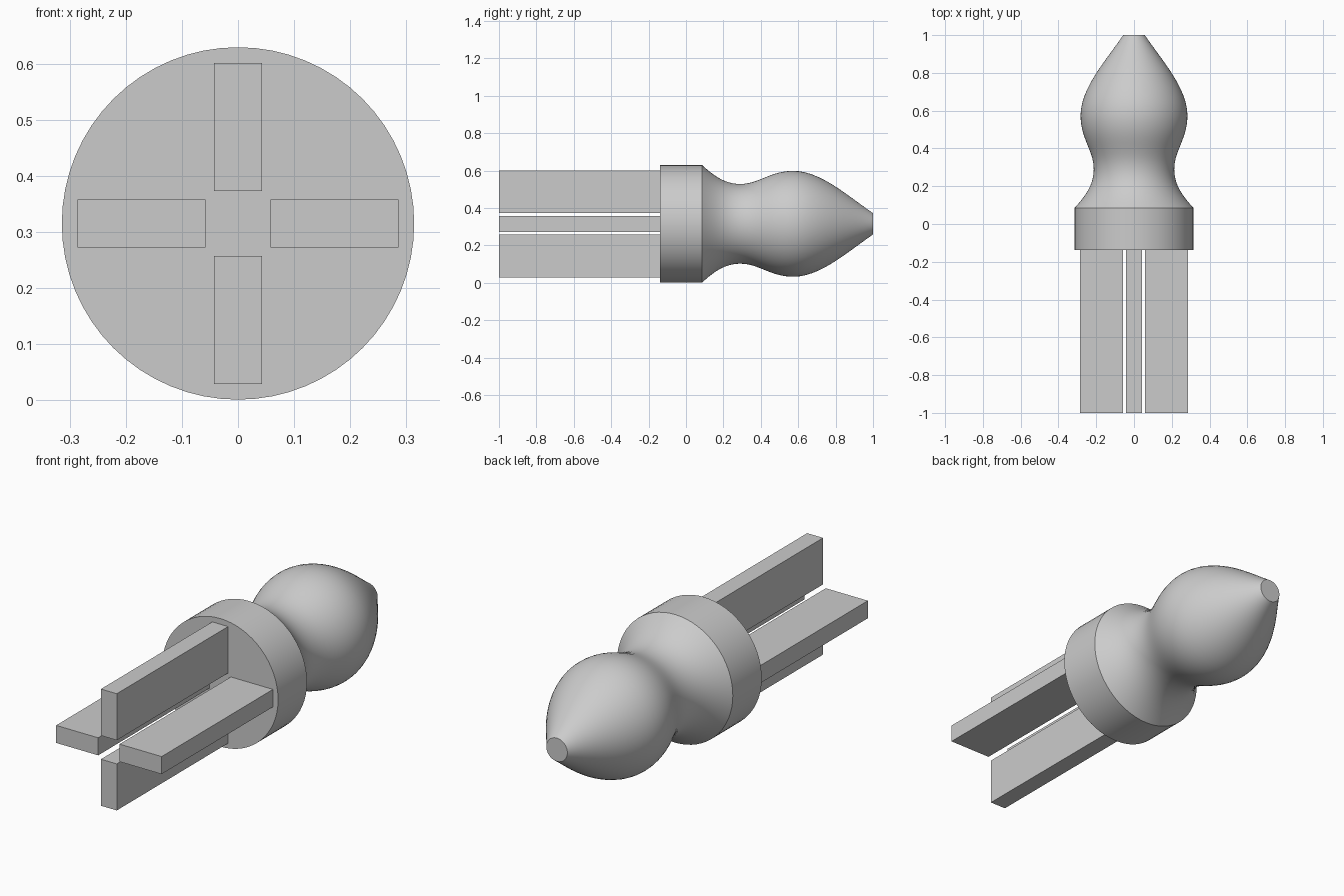
import bpy, bmesh, math
from mathutils import Vector, Matrix
from mathutils.geometry import interpolate_bezier

if "Cube" in bpy.data.objects:
    bpy.data.objects.remove(bpy.data.objects["Cube"], do_unlink=True)

CENTRE_Z = 0.315
COLLAR_R = 0.314
COLLAR_FRONT, COLLAR_BACK = -0.138, 0.086
SEGMENTS = 64

# Plain grey material
grey = bpy.data.materials.new("plain_grey")
grey.use_nodes = True
colour = (0.6, 0.6, 0.6, 1)
grey.diffuse_color = colour
grey.node_tree.nodes["Principled BSDF"].inputs["Base Color"].default_value = colour


def add_object(name, bm):
    bmesh.ops.recalc_face_normals(bm, faces=bm.faces)
    mesh = bpy.data.meshes.new(name)
    bm.to_mesh(mesh)
    bm.free()
    mesh.materials.append(grey)
    obj = bpy.data.objects.new(name, mesh)
    bpy.context.collection.objects.link(obj)
    return obj


def lathe(name, profile, cap_start=False, cap_end=False):
    """Turn (y, radius) points around the long axis."""
    bm = bmesh.new()
    rings = []
    for y, r in profile:
        angles = [math.tau * i / SEGMENTS for i in range(SEGMENTS)]
        rings.append([bm.verts.new((r * math.cos(a), y, CENTRE_Z + r * math.sin(a)))
                      for a in angles])
    for a, b in zip(rings, rings[1:]):
        for i in range(SEGMENTS):
            j = (i + 1) % SEGMENTS
            bm.faces.new((a[i], a[j], b[j], b[i]))
    if cap_start:
        bm.faces.new(rings[0])
    if cap_end:
        bm.faces.new(rings[-1])
    obj = add_object(name, bm)
    bpy.ops.object.select_all(action="DESELECT")
    obj.select_set(True)
    bpy.context.view_layer.objects.active = obj
    bpy.ops.object.shade_smooth_by_angle(angle=math.radians(30))


# Collar: a short drum, closed at the front and met by the bulb at the back
lathe("collar", [(COLLAR_FRONT, COLLAR_R), (COLLAR_BACK, COLLAR_R)], cap_start=True)

# Bulb: a narrow neck swelling out, then tapering to a small flat tip
curves = [
    ((COLLAR_BACK, COLLAR_R), (0.15, 0.255), (0.21, 0.213), (0.29, 0.213)),
    ((0.29, 0.213), (0.39, 0.213), (0.45, 0.283), (0.575, 0.283)),
    ((0.575, 0.283), (0.72, 0.283), (0.87, 0.145), (1, 0.057)),
]
profile = []
for curve in curves:
    points = interpolate_bezier(*[Vector((y, r, 0)) for y, r in curve], 14)
    profile += [(p.x, p.y) for p in points[1 if profile else 0:]]
lathe("bulb", profile, cap_end=True)

# Four prongs: flat bars set around the axis in front of the collar
INNER, OUTER, THICK = 0.058, 0.286, 0.086
length = COLLAR_FRONT + 1
for k, side in enumerate(("left", "top", "right", "bottom")):
    bm = bmesh.new()
    bmesh.ops.create_cube(bm, size=1)
    bmesh.ops.scale(bm, vec=(OUTER - INNER, length, THICK), verts=bm.verts)
    bmesh.ops.translate(bm, vec=((INNER + OUTER) / 2, -1 + length / 2, 0), verts=bm.verts)
    bmesh.ops.rotate(bm, matrix=Matrix.Rotation(-k * math.pi / 2, 3, "Y"), verts=bm.verts)
    bmesh.ops.translate(bm, vec=(0, 0, CENTRE_Z), verts=bm.verts)
    add_object(side + "_prong", bm)
